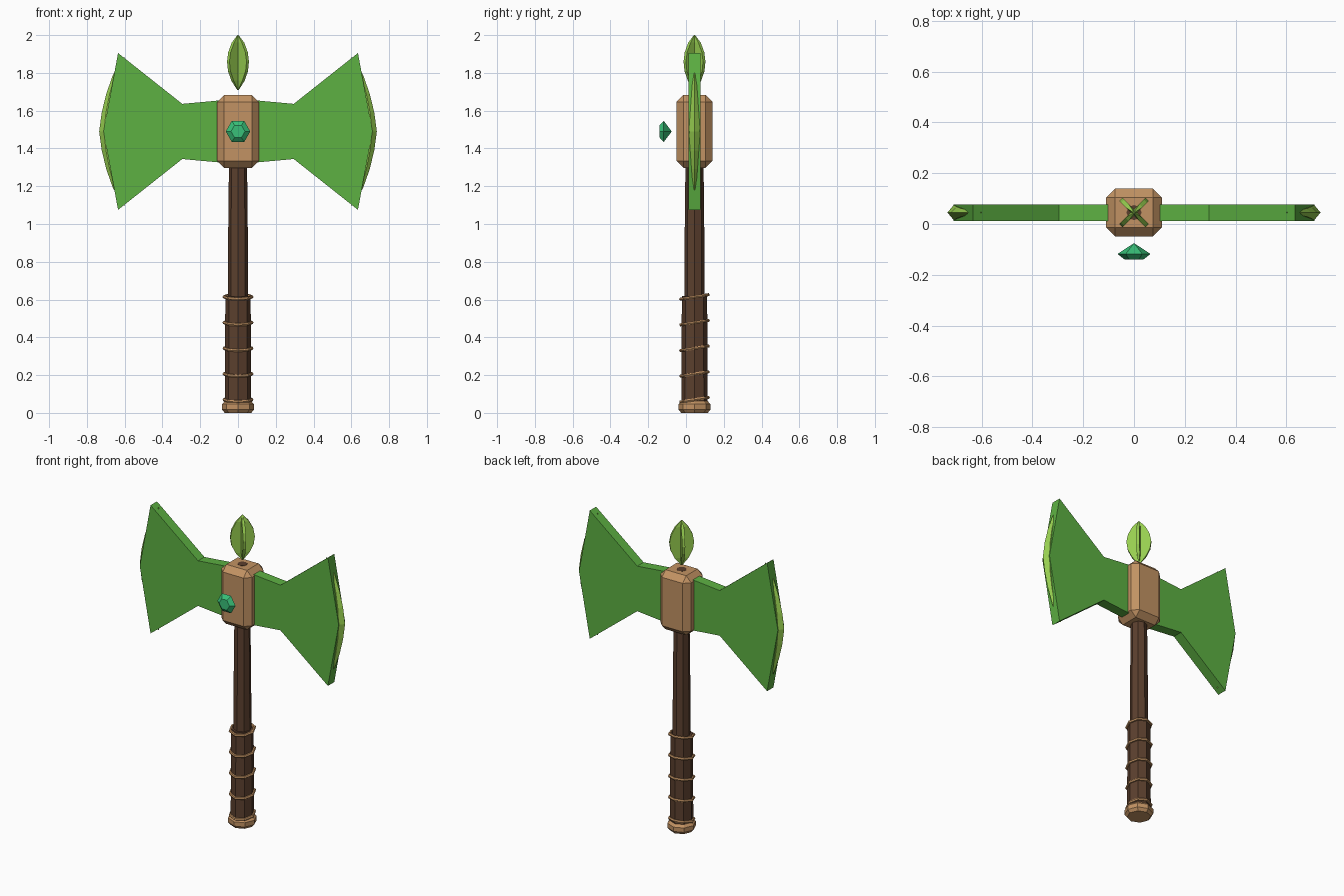
import bpy, bmesh
from math import cos, sin, pi, radians
from mathutils import Matrix, Vector

cube = bpy.data.objects.get("Cube")
if cube:
    bpy.data.objects.remove(cube, do_unlink=True)

YC = 0.045   # depth of the weapon's centre line
ZB = 1.49    # height of the blade's centre


def material(name, rgb):
    m = bpy.data.materials.new(name)
    m.use_nodes = True
    m.diffuse_color = (*rgb, 1)
    m.node_tree.nodes["Principled BSDF"].inputs["Base Color"].default_value = (*rgb, 1)
    return m


GREEN = material("leaf_green", (0.11, 0.44, 0.055))
LIME = material("lime_green", (0.31, 0.62, 0.08))
TAN = material("light_wood", (0.54, 0.29, 0.125))
BROWN = material("dark_wood", (0.105, 0.05, 0.027))
GEM = material("emerald", (0.04, 0.53, 0.19))


def finish(name, bm, mat, matrix=None):
    bmesh.ops.remove_doubles(bm, verts=bm.verts, dist=1e-5)
    if matrix:
        bm.transform(matrix)
    bmesh.ops.recalc_face_normals(bm, faces=bm.faces)
    me = bpy.data.meshes.new(name)
    bm.to_mesh(me)
    bm.free()
    me.materials.append(mat)
    ob = bpy.data.objects.new(name, me)
    bpy.context.collection.objects.link(ob)
    return ob


def loft(name, rings, mat, matrix=None):
    """Skin a stack of equal-sized rings and cap both ends."""
    bm = bmesh.new()
    vs = [[bm.verts.new(p) for p in ring] for ring in rings]
    n = len(vs[0])
    for a, b in zip(vs, vs[1:]):
        for i in range(n):
            j = (i + 1) % n
            bm.faces.new((a[i], a[j], b[j], b[i]))
    bm.faces.new(vs[0][::-1])
    bm.faces.new(vs[-1])
    bmesh.ops.dissolve_degenerate(bm, dist=1e-5, edges=bm.edges)
    return finish(name, bm, mat, matrix)


def turned(name, profile, sides, mat, matrix):
    """Faceted turned part from (radius, height) pairs."""
    rings = [[(r * cos(2 * pi * i / sides), r * sin(2 * pi * i / sides), z)
              for i in range(sides)] for r, z in profile]
    return loft(name, rings, mat, matrix)


CENTRE = Matrix.Translation((0, YC, 0))

# Handle, grip and pommel
turned("handle", [(0.055, 0.5), (0.052, 0.95), (0.047, 1.4)], 8, BROWN, CENTRE)
turned("grip", [(0.07, 0.04), (0.067, 0.62)], 8, BROWN, CENTRE)
turned("pommel", [(0.07, 0.0), (0.085, 0.018), (0.085, 0.046), (0.07, 0.062)],
       8, TAN, CENTRE)
turned("leaf_socket", [(0.03, 1.67), (0.03, 1.684)], 8, BROWN, CENTRE)

# Tilted cord rings around the grip
for k in range(5):
    place = Matrix.Translation((0, YC, 0.07 + 0.136 * k)) @ Matrix.Rotation(radians(9), 4, 'X')
    bm = bmesh.new()
    cord = [[bm.verts.new(((0.073 + 0.009 * cos(b * pi / 3)) * cos(a * pi / 4),
                           (0.073 + 0.009 * cos(b * pi / 3)) * sin(a * pi / 4),
                           0.009 * sin(b * pi / 3))) for b in range(6)] for a in range(8)]
    for a in range(8):
        for b in range(6):
            c, d = (a + 1) % 8, (b + 1) % 6
            bm.faces.new((cord[a][b], cord[c][b], cord[c][d], cord[a][d]))
    finish(f"grip_cord_{k + 1}", bm, TAN, place)

# Chamfered head block
bm = bmesh.new()
bmesh.ops.create_cube(bm, size=1)
bm.transform(Matrix.Translation((0, YC, ZB)) @ Matrix.Diagonal((0.22, 0.19, 0.385, 1)))
bmesh.ops.bevel(bm, geom=bm.edges[:], offset=0.036, segments=1, affect='EDGES')
finish("head_block", bm, TAN)

# Double blade: a half outline mirrored, then given thickness
top = [(0, 0.17), (0.11, 0.163), (0.295, 0.146), (0.635, 0.415)]
right = top + [(0.712, 0)] + [(x, -z) for x, z in reversed(top)]
outline = right + [(-x, z) for x, z in reversed(right[1:-1])]
bm = bmesh.new()
face = bm.faces.new([bm.verts.new((x, YC - 0.0325, ZB + z)) for x, z in outline])
ext = bmesh.ops.extrude_face_region(bm, geom=[face])
bmesh.ops.translate(bm, vec=(0, 0.065, 0),
                    verts=[v for v in ext["geom"] if isinstance(v, bmesh.types.BMVert)])
finish("double_blade", bm, GREEN)

# Lime cutting edges: tapered slivers set into both blade ends
upper = [(0.1, 0.9), (0.2, 0.72), (0.3, 0.46), (0.395, 0.02)]
levels = [(-z, s) for z, s in reversed(upper)] + [(0, 1)] + upper
section = [(0.135, 0), (0.11, 0.03), (0, 0.03), (0, -0.03), (0.11, -0.03)]
for side, word in ((1, "left"), (-1, "right")):
    rings = [[(side * (0.6 + x * s), YC + y * (1 - abs(z) / 0.42), ZB + z)
              for x, y in section] for z, s in levels]
    loft(f"cutting_edge_{word}", rings, LIME)

# Sprout: two crossed pointed plates
leaf = [(1.71, 0.004), (1.76, 0.042), (1.81, 0.066), (1.86, 0.073),
        (1.91, 0.064), (1.96, 0.038), (2.0, 0.003)]
for k, angle in enumerate((45, 135)):
    rings = []
    for z, w in leaf:
        t = min(0.009, w * 0.5)
        rings.append([(w, -t, z), (w, t, z), (-w, t, z), (-w, -t, z)])
    loft(f"sprout_leaf_{k + 1}", rings, LIME,
         CENTRE @ Matrix.Rotation(radians(angle), 4, 'Z'))

# Floating cut gem in front of the block
turned("gem", [(0.001, -0.042), (0.065, 0.0), (0.037, 0.022)], 6, GEM,
       Matrix.Translation((0, -0.118, ZB)) @ Matrix.Rotation(pi / 2, 4, 'X'))
